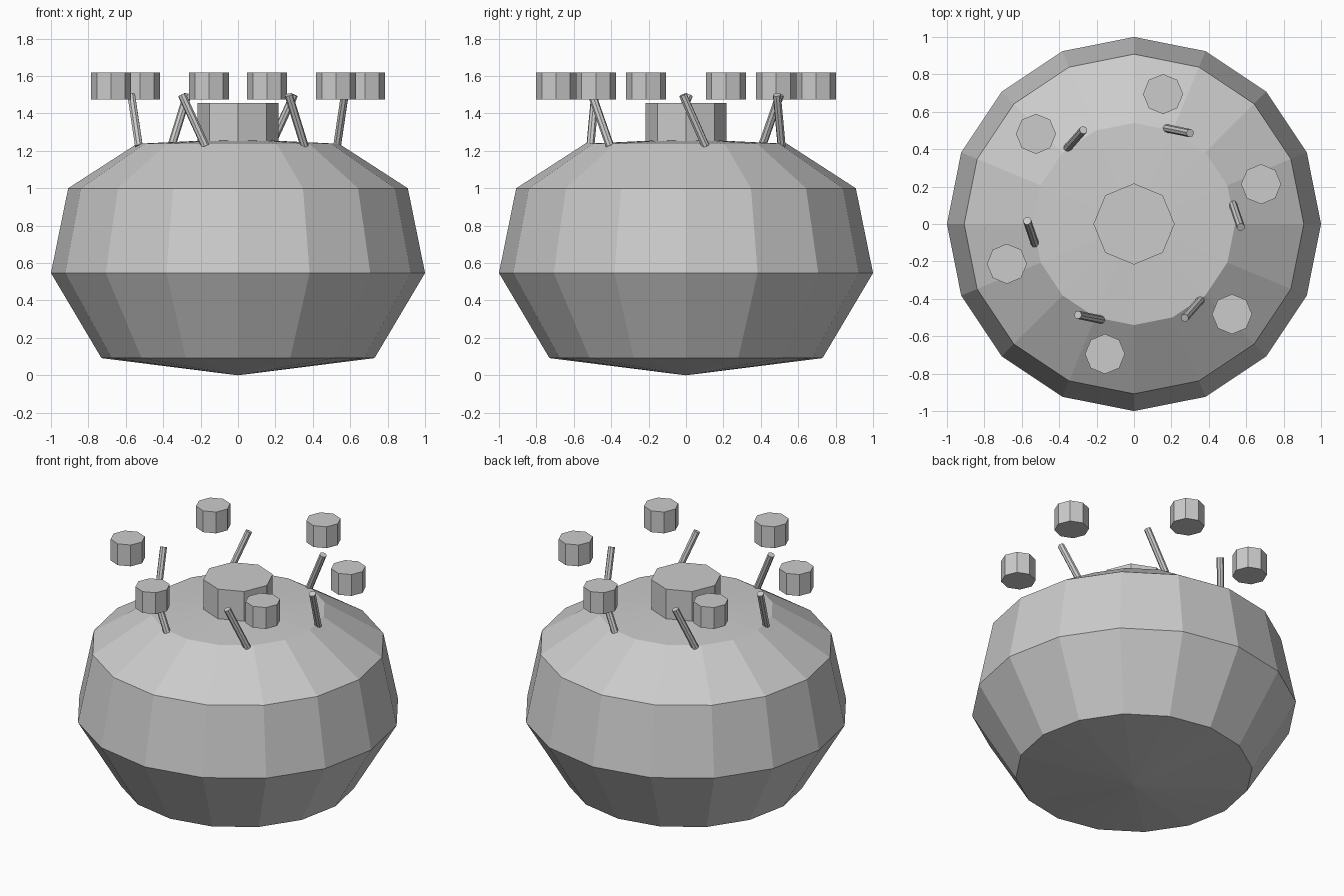
import bpy, bmesh
from math import radians, cos, sin, tau
from mathutils import Vector

cube = bpy.data.objects.get("Cube")
if cube:
    bpy.data.objects.remove(cube, do_unlink=True)

grey = bpy.data.materials.new("light_grey")
grey.use_nodes = True
COLOUR = (0.6, 0.6, 0.6, 1)
grey.diffuse_color = COLOUR
grey.node_tree.nodes["Principled BSDF"].inputs["Base Color"].default_value = COLOUR


def finish(name, bm):
    bmesh.ops.recalc_face_normals(bm, faces=bm.faces)
    mesh = bpy.data.meshes.new(name)
    bm.to_mesh(mesh)
    bm.free()
    mesh.materials.append(grey)
    obj = bpy.data.objects.new(name, mesh)
    bpy.context.collection.objects.link(obj)
    return obj


def lathe(name, profile, sides):
    """Spin a profile of (radius, height) rings, closed by a pole at each end."""
    bm = bmesh.new()
    rings = [[bm.verts.new((r * cos(tau * i / sides), r * sin(tau * i / sides), z))
              for i in range(sides)] for r, z in profile[1:-1]]
    for low, high in zip(rings, rings[1:]):
        for i in range(sides):
            j = (i + 1) % sides
            bm.faces.new((low[i], low[j], high[j], high[i]))
    for ring, (_, z) in ((rings[0], profile[0]), (rings[-1], profile[-1])):
        pole = bm.verts.new((0, 0, z))
        for i in range(sides):
            bm.faces.new((ring[i], ring[(i + 1) % sides], pole))
    return finish(name, bm)


def rod(name, start, end, radius, sides=8):
    """Straight prism between two points."""
    start, end = Vector(start), Vector(end)
    axis = end - start
    bm = bmesh.new()
    bmesh.ops.create_cone(bm, cap_ends=True, segments=sides, radius1=radius,
                          radius2=radius, depth=axis.length)
    obj = finish(name, bm)
    obj.location = (start + end) / 2
    if axis.xy.length > 0.001:
        obj.rotation_euler = axis.to_track_quat('Z', 'Y').to_euler()
    return obj


def polar(radius, degrees, z):
    return (radius * cos(radians(degrees)), radius * sin(radians(degrees)), z)


# Faceted pot-shaped body with shallow cone caps
lathe("body", [(0, 0), (0.73, 0.092), (1, 0.547), (0.908, 1.0), (0.54, 1.238), (0, 1.264)], 16)

# Central hub on top
rod("hub", (0, 0, 1.25), (0, 0, 1.455), 0.217)

# Ring of leaning stalks with floating pods outside them
for k in range(6):
    turn = 60 * k
    rod(f"stalk_{k + 1}", polar(0.54, turn + 11.2, 1.225), polar(0.571, turn - 1.7, 1.5), 0.022)
    rod(f"pod_{k + 1}", polar(0.712, turn + 17.4, 1.475), polar(0.712, turn + 17.4, 1.62), 0.107)
